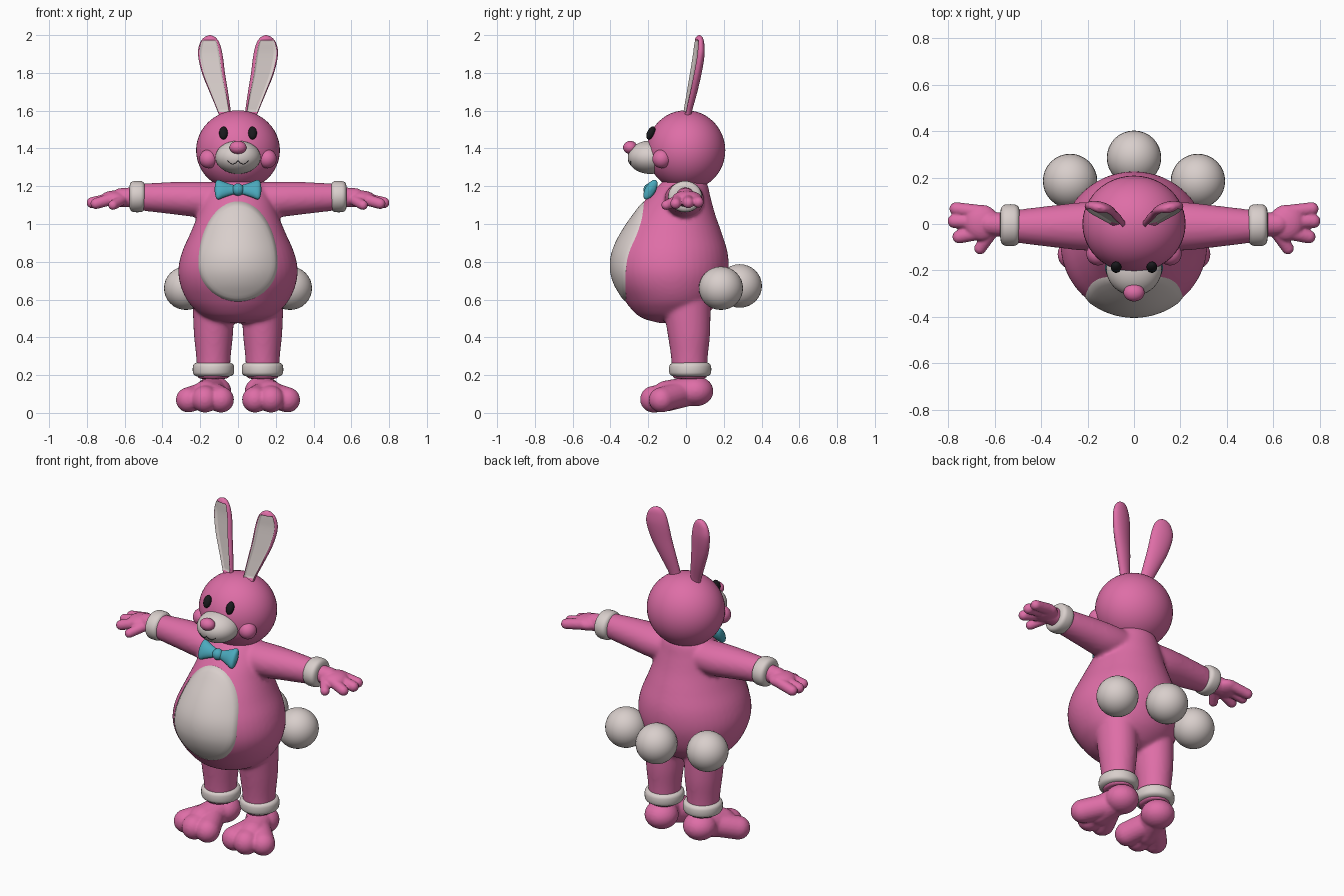
import bpy, bmesh, math
from mathutils import Vector, Matrix

if "Cube" in bpy.data.objects:
    bpy.data.objects.remove(bpy.data.objects["Cube"])

def material(name, rgb):
    m = bpy.data.materials.new(name)
    m.diffuse_color = (*rgb, 1)
    m.use_nodes = True
    m.node_tree.nodes["Principled BSDF"].inputs["Base Color"].default_value = m.diffuse_color
    return m

PINK = material("pink fur", (0.73, 0.155, 0.385))
PALE = material("pale fur", (0.69, 0.62, 0.60))
TEAL = material("teal ribbon", (0.07, 0.40, 0.51))
BLACK = material("black", (0.01, 0.01, 0.012))

def spline(keys, u):
    """Smooth interpolation of rows (u, a, b, ...) at u."""
    n = len(keys)
    i = max(k for k in range(n - 1) if k == 0 or keys[k][0] <= u)
    def slope(k, c):
        a, b = keys[max(k - 1, 0)], keys[min(k + 1, n - 1)]
        return (b[c] - a[c]) / (b[0] - a[0])
    h = keys[i + 1][0] - keys[i][0]
    t = (u - keys[i][0]) / h
    return [(2*t**3 - 3*t*t + 1) * keys[i][c] + (3*t*t - 2*t**3) * keys[i + 1][c]
            + h * ((t**3 - 2*t*t + t) * slope(i, c) + (t**3 - t*t) * slope(i + 1, c))
            for c in range(1, len(keys[0]))]

def loft(bm, rings):
    """Closed skin through rings of points; returns side faces by row."""
    vs = [[bm.verts.new(p) for p in r] for r in rings]
    n = len(vs[0])
    rows = [[bm.faces.new((a[i], a[(i + 1) % n], b[(i + 1) % n], b[i])) for i in range(n)]
            for a, b in zip(vs, vs[1:])]
    bm.faces.new(vs[0][::-1])
    bm.faces.new(vs[-1])
    return rows

def ring(c, a, b, n=32):
    c, a, b = Vector(c), Vector(a), Vector(b)
    return [c + a * math.cos(2*math.pi*i/n) + b * math.sin(2*math.pi*i/n) for i in range(n)]

def ball(bm, c, r, tilt=0, seg=32):
    mat = Matrix.Translation(c) @ Matrix.Rotation(tilt, 4, 'X') @ Matrix.Diagonal((*r, 1))
    bmesh.ops.create_uvsphere(bm, u_segments=seg, v_segments=seg // 2, radius=1, matrix=mat)

def capsule(bm, p0, p1, r0, r1):
    p0, p1 = Vector(p0), Vector(p1)
    d = (p1 - p0).normalized()
    a = d.orthogonal().normalized()
    b = d.cross(a)
    angles = [math.pi * k / 14 for k in range(15)]
    rings = []
    for t in angles:
        p, r = (p0, r0) if t < math.pi / 2 - 0.01 else (p1, r1)
        s = max(math.sin(t), 0.02) * r
        rings.append(ring(p - d * math.cos(t) * r, a * s, b * s, 20))
    loft(bm, rings)

def cuff(bm, c, axis, a, b, half):
    """Rounded band: axis direction, two radius vectors, half width."""
    rings = []
    for k in range(17):
        t = math.pi * k / 16
        h = -math.copysign(abs(math.cos(t)) ** 0.6, math.cos(t)) * half
        s = max(math.sin(t), 0.001) ** 0.35
        rings.append(ring(Vector(c) + Vector(axis) * h, Vector(a) * s, Vector(b) * s, 40))
    loft(bm, rings)

def finish(bm, name, *mats, mirror=False, voxel=0, smooth=0):
    bmesh.ops.recalc_face_normals(bm, faces=bm.faces)
    for f in bm.faces:
        f.smooth = True
    me = bpy.data.meshes.new(name)
    bm.to_mesh(me)
    bm.free()
    ob = bpy.data.objects.new(name, me)
    bpy.context.collection.objects.link(ob)
    for m in mats:
        me.materials.append(m)
    if mirror:
        ob.modifiers.new("mirror", 'MIRROR').use_mirror_merge = False
    if voxel:
        r = ob.modifiers.new("fuse", 'REMESH')
        r.mode, r.voxel_size, r.use_smooth_shade = 'VOXEL', voxel, True
        s = ob.modifiers.new("soften", 'SMOOTH')
        s.factor, s.iterations = 0.5, smooth
    return ob

# Torso profile: z, half width, front y, back y
TORSO = [(0.475, 0.05, -0.14, -0.02), (0.50, 0.16, -0.23, 0.07), (0.55, 0.23, -0.29, 0.14),
         (0.60, 0.272, -0.327, 0.18), (0.68, 0.306, -0.375, 0.212), (0.76, 0.316, -0.396, 0.226),
         (0.85, 0.297, -0.387, 0.22), (0.95, 0.253, -0.342, 0.19), (1.05, 0.212, -0.275, 0.155),
         (1.14, 0.18, -0.205, 0.13), (1.22, 0.13, -0.13, 0.11), (1.25, 0.08, -0.09, 0.08)]
ARM = [(0.04, -0.01, 1.13, 0.10, 0.088), (0.2, -0.01, 1.13, 0.105, 0.094),
       (0.35, -0.01, 1.137, 0.09, 0.085), (0.53, -0.01, 1.143, 0.068, 0.07)]
LEG = [(0.18, 0.13, 0.02, 0.085, 0.09), (0.30, 0.13, 0.018, 0.092, 0.098),
       (0.42, 0.13, 0.015, 0.104, 0.113), (0.62, 0.13, 0.0, 0.112, 0.13)]

# Torso fused with arms and legs
bm = bmesh.new()
rings = []
for k in range(41):
    z = 0.475 + 0.775 * k / 40
    w, f, b = spline(TORSO, z)
    rings.append(ring((0, (f + b) / 2, z), (w, 0, 0), (0, (b - f) / 2, 0), 48))
loft(bm, rings)
for s in (-1, 1):
    arm, leg = [], []
    for k in range(16):
        x = 0.04 + 0.49 * k / 15
        y, z, ry, rz = spline(ARM, x)
        arm.append(ring((s * x, y, z), (0, ry, 0), (0, 0, rz)))
        z = 0.18 + 0.44 * k / 15
        x, y, rx, ry = spline(LEG, z)
        leg.append(ring((s * x, y, z), (rx, 0, 0), (0, ry, 0)))
    loft(bm, arm)
    loft(bm, leg)
finish(bm, "body", PINK, voxel=0.011, smooth=8)

# Egg-shaped belly patch hugging the torso front
bm = bmesh.new()
def belly(r, a, lift):
    x = 0.21 * r * math.cos(a)
    z = 0.79 + (0.33 if math.sin(a) > 0 else 0.20) * r * math.sin(a)
    w, f, b = spline(TORSO, z)
    return (x, (f + b) / 2 - (b - f) / 2 * math.sqrt(1 - (x / w) ** 2) - lift, z)
steps = [(k / 12, 0.007) for k in range(12, 0, -1)]
loft(bm, [[belly(r, 2*math.pi*i/64, h) for i in range(64)]
          for r, h in [(0.99, -0.02), (1.0, 0.0)] + steps[1:] + [(0.01, 0.007)]])
finish(bm, "belly_patch", PALE)

# Head with cheeks
bm = bmesh.new()
ball(bm, (0, 0, 1.39), (0.222, 0.208, 0.212), seg=48)
for s in (-1, 1):
    ball(bm, (s * 0.155, -0.128, 1.345), (0.05, 0.05, 0.05))
finish(bm, "head", PINK)

# Muzzle, nose, eyes
bm = bmesh.new()
ball(bm, (0, -0.19, 1.353), (0.12, 0.118, 0.088), seg=40)
finish(bm, "muzzle", PALE)
bm = bmesh.new()
ball(bm, (0, -0.295, 1.405), (0.045, 0.038, 0.035))
finish(bm, "nose", PINK)
bm = bmesh.new()
ball(bm, (0.077, -0.186, 1.482), (0.023, 0.02, 0.037), tilt=-0.45, seg=24)
finish(bm, "eyes", BLACK, mirror=True)

# Smile line
cu = bpy.data.curves.new("mouth", 'CURVE')
cu.dimensions, cu.bevel_depth, cu.bevel_resolution = '3D', 0.0018, 1
sp = cu.splines.new('POLY')
sp.points.add(24)
for i, p in enumerate(sp.points):
    x = -0.055 + 0.11 * i / 24
    z = 1.335 - 0.018 * abs(math.sin(math.pi * x / 0.055))
    y = -0.19 - 0.118 * math.sqrt(1 - (x / 0.12) ** 2 - ((z - 1.353) / 0.088) ** 2)
    p.co = (x, y, z, 1)
cu.materials.append(BLACK)
bpy.context.collection.objects.link(bpy.data.objects.new("mouth", cu))

# Ears with a dished pale lining: z, x, y, half width, half depth
EAR = [(1.55, 0.062, 0.0, 0.03, 0.022), (1.6, 0.074, 0.008, 0.036, 0.024),
       (1.7, 0.102, 0.03, 0.05, 0.029), (1.8, 0.13, 0.05, 0.062, 0.031),
       (1.9, 0.147, 0.066, 0.066, 0.03), (1.96, 0.15, 0.069, 0.052, 0.025),
       (1.99, 0.149, 0.07, 0.028, 0.016), (2.0, 0.148, 0.07, 0.004, 0.003)]
bm = bmesh.new()
N, yaw, rings, heights = 40, 0.22, [], []
for k in range(49):
    z = 1.55 + 0.45 * math.sin(math.pi / 2 * k / 48)
    x, y, w, t = spline(EAR, z)
    pts = []
    for i in range(N):
        a = 2 * math.pi * i / N
        u, d = w * math.cos(a), t * math.sin(a)
        if d < 0 and abs(math.cos(a)) < 0.8 and 1.58 < z < 1.975:
            d = -0.15 * t
        pts.append((x + u * math.cos(yaw) - d * math.sin(yaw),
                    y + u * math.sin(yaw) + d * math.cos(yaw), z))
    rings.append(pts)
    heights.append(z)
for k, row in enumerate(loft(bm, rings)):
    for i, f in enumerate(row):
        a = 2 * math.pi * (i + 0.5) / N
        if math.sin(a) < 0 and abs(math.cos(a)) < 0.82 and 1.58 < heights[k] < 1.97:
            f.material_index = 1
finish(bm, "ears", PINK, PALE, mirror=True)

# Hands: palm, three fingers and thumb
bm = bmesh.new()
capsule(bm, (0.53, -0.005, 1.143), (0.62, 0.0, 1.14), 0.055, 0.05)
ball(bm, (0.655, 0.005, 1.135), (0.075, 0.078, 0.042))
for y0, tip, r in ((0.05, (0.765, 0.065, 1.115), 0.029), (0.01, (0.772, 0.012, 1.113), 0.03),
                   (-0.035, (0.752, -0.055, 1.108), 0.029)):
    capsule(bm, (0.66, y0, 1.135), tip, 0.033, r)
capsule(bm, (0.61, -0.03, 1.13), (0.662, -0.105, 1.10), 0.03, 0.026)
finish(bm, "hands", PINK, mirror=True, voxel=0.006, smooth=4)

# Feet: heel, instep and three toes
bm = bmesh.new()
ball(bm, (0.13, 0.05, 0.115), (0.095, 0.095, 0.08))
capsule(bm, (0.13, 0.04, 0.12), (0.17, -0.1, 0.09), 0.078, 0.082)
for tip, r in (((0.09, -0.165, 0.07), 0.069), ((0.175, -0.172, 0.072), 0.071),
               ((0.262, -0.13, 0.069), 0.067)):
    capsule(bm, (0.15, -0.02, 0.105), tip, 0.07, r)
finish(bm, "feet", PINK, mirror=True, voxel=0.008, smooth=3)

# Wrist and ankle cuffs
bm = bmesh.new()
cuff(bm, (0.533, -0.005, 1.145), (1, 0, 0), (0, 0.09, 0), (0, 0, 0.083), 0.043)
finish(bm, "wrist_cuffs", PALE, mirror=True)
bm = bmesh.new()
cuff(bm, (0.13, 0.022, 0.23), (0, 0, 1), (0.11, 0, 0), (0, 0.112, 0), 0.04)
finish(bm, "ankle_cuffs", PALE, mirror=True)

# Three fluffy tails
for name, c in (("tail_middle", (0, 0.285, 0.672)), ("tail_left", (-0.275, 0.185, 0.66)),
                ("tail_right", (0.275, 0.185, 0.66))):
    bm = bmesh.new()
    ball(bm, c, (0.117, 0.117, 0.115))
    finish(bm, name, PALE)

# Bow tie, leaning back along the chest: x, half height, half depth
BOW = [(0.0, 0.02, 0.018), (0.04, 0.032, 0.022), (0.08, 0.048, 0.028), (0.105, 0.058, 0.027),
       (0.118, 0.045, 0.02), (0.124, 0.008, 0.005)]
up, out = Vector((0, 0.5, 0.866)), Vector((0, -0.866, 0.5))
bm = bmesh.new()
rings = []
for k in range(25):
    x = 0.124 * math.sin(math.pi / 2 * k / 24)
    h, d = spline(BOW, x)
    rings.append(ring((x, -0.188, 1.182), up * h, out * d, 24))
loft(bm, rings)
finish(bm, "bow_wings", TEAL, mirror=True)
bm = bmesh.new()
ball(bm, (0, -0.193, 1.182), (0.032, 0.032, 0.033), seg=24)
finish(bm, "bow_knot", TEAL)
